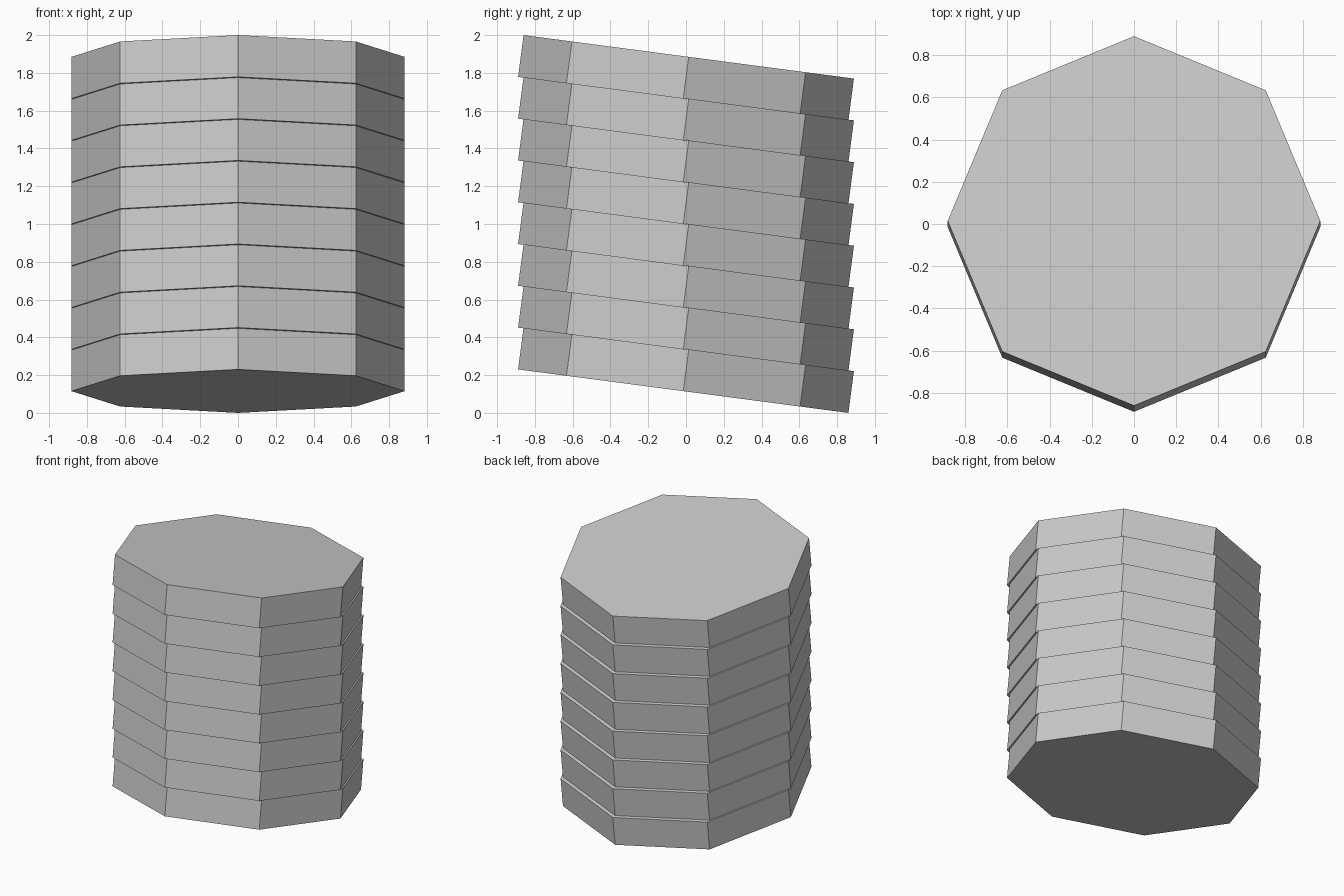
import bpy
from math import radians, sin, cos

if "Cube" in bpy.data.objects:
    bpy.data.objects.remove(bpy.data.objects["Cube"])

COUNT = 8
RADIUS = 0.882
TILT = radians(7.5)
PITCH = (2.0 - 2 * RADIUS * sin(TILT)) / COUNT   # vertical step between slabs
THICK = PITCH / cos(TILT)
FIRST_Z = RADIUS * sin(TILT) + PITCH / 2


# Tilted octagonal slabs stacked straight up, raised towards the front
for i in range(COUNT):
    bpy.ops.mesh.primitive_cylinder_add(
        vertices=8, radius=RADIUS, depth=THICK,
        location=(0, 0, FIRST_Z + i * PITCH), rotation=(-TILT, 0, 0))
    bpy.context.object.name = f"stacked_slab_{i + 1}"
